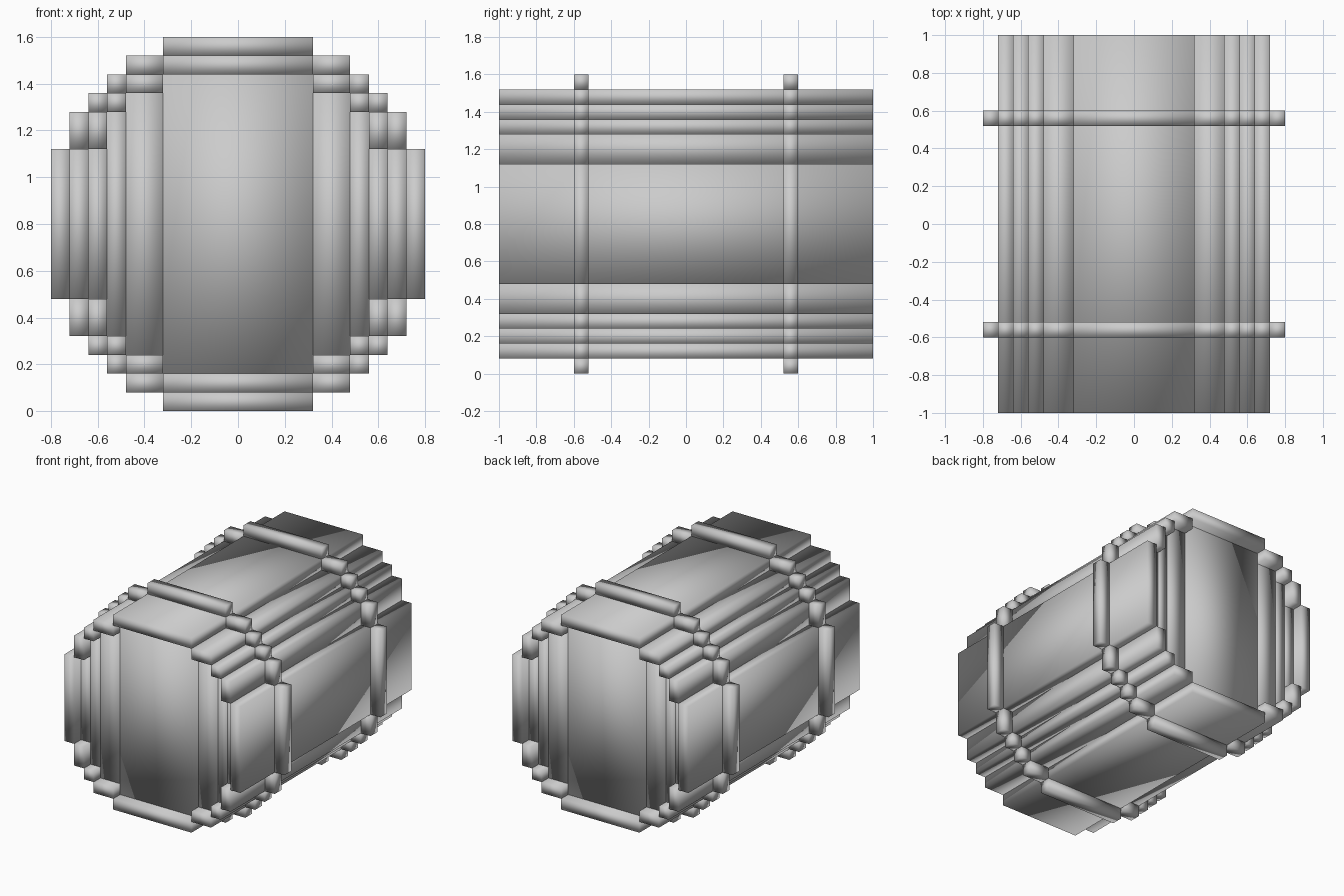
import bpy
import bmesh

if "Cube" in bpy.data.objects:
    bpy.data.objects.remove(bpy.data.objects["Cube"])

U = 0.08      # block size
ZC = 0.8      # height of the barrel axis

# quarter ring cross-sections (x0, x1, z0, z1) in blocks from the barrel axis
STAVES = [(-4, 4, 8, 9), (4, 6, 7, 8), (6, 7, 6, 7), (7, 8, 4, 6), (8, 9, -4, 4)]
HOOP = [(-4, 4, 9, 10), (4, 6, 8, 9), (6, 7, 7, 8), (7, 8, 6, 7), (8, 9, 4, 6), (9, 10, -4, 4)]
LID = [(-4, 4, -8, 8), (4, 6, -7, 7), (6, 7, -6, 6), (7, 8, -4, 4)]


def mirrored(rects):
    """Reflect each rectangle across both axes, dropping duplicates."""
    out = set()
    for x0, x1, z0, z1 in rects:
        for sx in (1, -1):
            for sz in (1, -1):
                xs = sorted((sx * x0, sx * x1))
                zs = sorted((sz * z0, sz * z1))
                out.add((*xs, *zs))
    return sorted(out)


def build(name, rects, y0, y1):
    """One box per rectangle, running from y0 to y1."""
    bm = bmesh.new()
    for x0, x1, z0, z1 in mirrored(rects):
        verts = bmesh.ops.create_cube(bm, size=1)["verts"]
        for v in verts:
            v.co.x = U * (x1 if v.co.x > 0 else x0)
            v.co.y = y1 if v.co.y > 0 else y0
            v.co.z = ZC + U * (z1 if v.co.z > 0 else z0)
    for f in bm.faces:
        f.smooth = True      # soft, rounded-looking block shading
    mesh = bpy.data.meshes.new(name)
    bm.to_mesh(mesh)
    bm.free()
    obj = bpy.data.objects.new(name, mesh)
    bpy.context.collection.objects.link(obj)
    return obj


# long planks forming the barrel wall
build("staves", STAVES, -1, 1)

# raised bands around the wall
build("front_hoop", HOOP, -0.6, -0.52)
build("back_hoop", HOOP, 0.52, 0.6)

# end boards, set back one block from the rims
build("front_lid", LID, -0.92, -0.84)
build("back_lid", LID, 0.84, 0.92)
